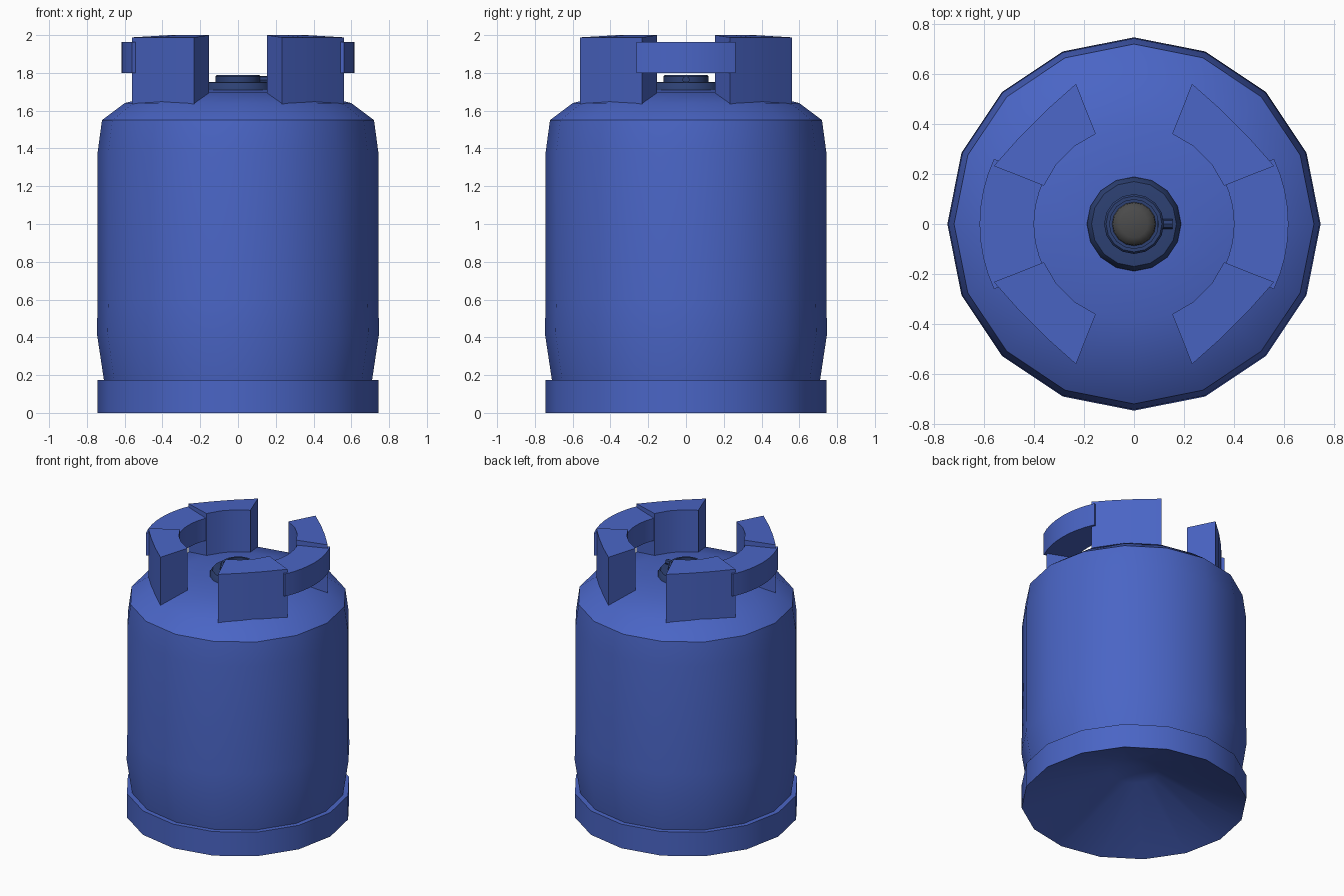
import bpy
import bmesh
from math import cos, sin, pi, radians, hypot
from mathutils import Matrix

cube = bpy.data.objects.get("Cube")
if cube:
    bpy.data.objects.remove(cube, do_unlink=True)


def material(name, rgb):
    mat = bpy.data.materials.new(name)
    mat.use_nodes = True
    mat.diffuse_color = (*rgb, 1)
    mat.node_tree.nodes["Principled BSDF"].inputs["Base Color"].default_value = (*rgb, 1)
    return mat


BLUE = material("painted blue", (0.068, 0.13, 0.56))
NAVY = material("dark navy", (0.026, 0.052, 0.17))
GREY = material("dark grey", (0.07, 0.07, 0.07))


def finish(name, bm, mat, angle=35):
    bmesh.ops.recalc_face_normals(bm, faces=bm.faces)
    mesh = bpy.data.meshes.new(name)
    bm.to_mesh(mesh)
    bm.free()
    mesh.materials.append(mat)
    obj = bpy.data.objects.new(name, mesh)
    bpy.context.collection.objects.link(obj)
    bpy.ops.object.select_all(action="DESELECT")
    obj.select_set(True)
    bpy.context.view_layer.objects.active = obj
    bpy.ops.object.shade_smooth_by_angle(angle=radians(angle))
    return obj


def lathe(name, profile, mat, sides=16, angle=35):
    """Turn a (radius, height) profile around the z axis."""
    bm = bmesh.new()
    verts = [bm.verts.new((r, 0, z)) for r, z in profile]
    edges = [bm.edges.new(pair) for pair in zip(verts, verts[1:])]
    bmesh.ops.spin(bm, geom=verts + edges, axis=(0, 0, 1), cent=(0, 0, 0),
                   angle=2 * pi, steps=sides)
    bmesh.ops.remove_doubles(bm, verts=bm.verts, dist=0.0005)
    return finish(name, bm, mat, angle)


def prism(bm, outline, z0, z1):
    """Extrude a plan outline from z0 to z1 and return its top face."""
    low = [bm.verts.new((x, y, z0)) for x, y in outline]
    high = [bm.verts.new((x, y, z1)) for x, y in outline]
    n = len(outline)
    bm.faces.new(low)
    for i in range(n):
        j = (i + 1) % n
        bm.faces.new((low[i], low[j], high[j], high[i]))
    return bm.faces.new(high)


def arc(radius, start, end, steps):
    angles = [radians(start + (end - start) * i / steps) for i in range(steps + 1)]
    return [(radius * cos(a), radius * sin(a)) for a in angles]


# Tank shell with foot ring, waist and domed shoulder, hollow cone underneath
lathe("tank_body", [
    (0, 0.28), (0.16, 0.245), (0.745, 0), (0.745, 0.175), (0.71, 0.175),
    (0.747, 0.42), (0.743, 0.6), (0.743, 1.38), (0.72, 1.55), (0.6, 1.64),
    (0.39, 1.695), (0.19, 1.71), (0, 1.71)], BLUE, angle=25)

# Four guard posts with chamfered tops
for i, name in enumerate(("back_left", "back_right", "front_right", "front_left")):
    bm = bmesh.new()
    outer = arc(0.607, 22.5, 67.5, 3)
    outer[1:3] = arc(0.575, 37.5, 52.5, 1)
    top = prism(bm, outer + arc(0.392, 67, 23, 3), 1.635, 1.965)
    bmesh.ops.inset_region(bm, faces=[top], thickness=0.035, depth=0)
    for v in top.verts:
        v.co.z = 2.0 if hypot(v.co.x, v.co.y) < 0.5 else 1.988
    bm.transform(Matrix.Rotation(i * pi / 2, 4, "Z"))
    finish("guard_post_" + name, bm, BLUE, 25)

# Curved grips joining the posts on each side
for side, name in ((0, "left"), (pi, "right")):
    bm = bmesh.new()
    prism(bm, arc(0.618, -25, 25, 8) + arc(0.4, 25, -25, 8), 1.8, 1.963)
    bm.transform(Matrix.Rotation(side, 4, "Z"))
    finish("grip_" + name, bm, BLUE, 25)

# Valve seat, neck and plug
lathe("valve_collar", [(0.19, 1.69), (0.188, 1.72), (0.17, 1.75), (0.14, 1.753),
                       (0, 1.753)], NAVY)
lathe("valve_neck", [(0.12, 1.74), (0.12, 1.78), (0.112, 1.79), (0.098, 1.79),
                     (0.098, 1.755), (0, 1.755)], NAVY)
lathe("valve_plug", [(0.088, 1.75), (0.085, 1.77), (0.055, 1.783), (0, 1.788)], GREY, angle=60)

# Small outlet pin on the side of the neck
bm = bmesh.new()
bmesh.ops.create_cone(bm, cap_ends=True, segments=8, radius1=0.02, radius2=0.02, depth=0.06,
                      matrix=Matrix.Translation((0.125, 0, 1.763)) @ Matrix.Rotation(pi / 2, 4, "Y"))
finish("outlet_pin", bm, NAVY)
